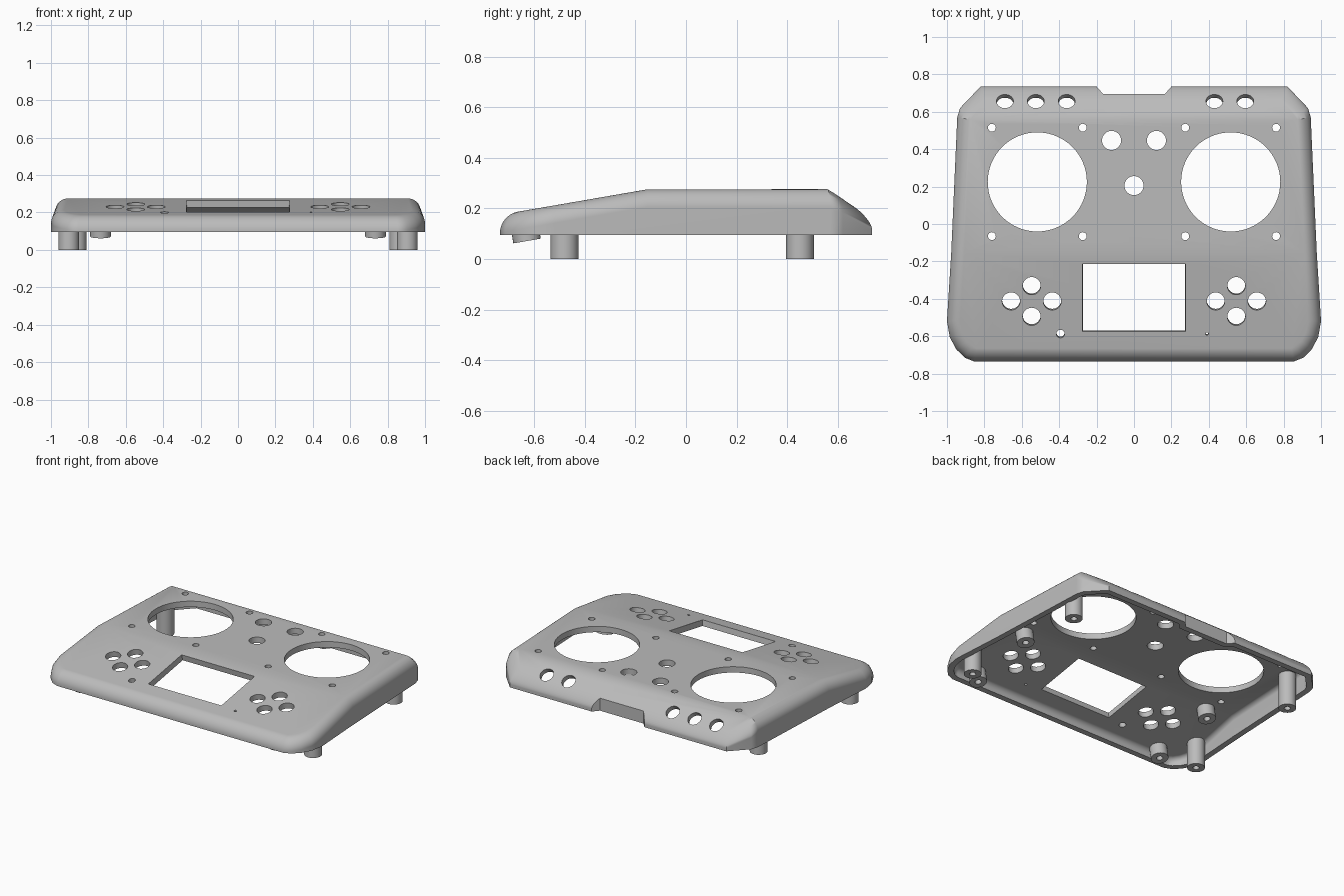
import bpy, bmesh, math
from mathutils import Vector, Matrix

cube = bpy.data.objects.get("Cube")
if cube:
    bpy.data.objects.remove(cube, do_unlink=True)

BASE, TOP, THICK, ROUND = 0.095, 0.276, 0.04, 0.07
CREASE, BACK_CREASE = -0.15, 0.562
FRONT_SLOPE, BACK_SLOPE = 0.173, 0.68
FRONT_TILT, BACK_TILT = math.atan(FRONT_SLOPE), -math.atan(BACK_SLOPE)

grey = bpy.data.materials.new("casing grey")
grey.use_nodes = True
grey.diffuse_color = (0.5, 0.5, 0.5, 1)
grey.node_tree.nodes["Principled BSDF"].inputs["Base Color"].default_value = (0.5, 0.5, 0.5, 1)


def roof(y):
    """Height of the top surface."""
    if y < CREASE:
        return TOP - (CREASE - y) * FRONT_SLOPE
    return TOP - max(0, y - BACK_CREASE) * BACK_SLOPE


def make_object(name, bm):
    bmesh.ops.recalc_face_normals(bm, faces=bm.faces)
    mesh = bpy.data.meshes.new(name)
    bm.to_mesh(mesh)
    bm.free()
    mesh.materials.append(grey)
    obj = bpy.data.objects.new(name, mesh)
    bpy.context.collection.objects.link(obj)
    return obj


def select(obj):
    bpy.ops.object.select_all(action='DESELECT')
    obj.select_set(True)
    bpy.context.view_layer.objects.active = obj


def subtract(obj, cutter):
    cutter.hide_render = True
    mod = obj.modifiers.new("cut", 'BOOLEAN')
    mod.operation, mod.solver, mod.object = 'DIFFERENCE', 'EXACT', cutter
    select(obj)
    bpy.ops.object.modifier_apply(modifier=mod.name)
    bpy.data.objects.remove(cutter, do_unlink=True)


# Half plan from the front to the back, mirrored into a closed outline
half = [(0.855, -0.735), (0.905, -0.715), (0.95, -0.67), (0.985, -0.605), (1.0, -0.52),
        (0.977, CREASE), (0.945, 0.57), (0.93, 0.62), (0.82, 0.735)]
outline = [Vector(p) for p in half] + [Vector((-x, y)) for x, y in reversed(half)]


def inset(points, d):
    """Move every side of a counter-clockwise outline inwards by d."""
    result = []
    for i, p in enumerate(points):
        a = (p - points[i - 1]).normalized()
        b = (points[(i + 1) % len(points)] - p).normalized()
        na, nb = Vector((-a.y, a.x)), Vector((-b.y, b.x))
        result.append(p + (na + nb) * d / (1 + na.dot(nb)))
    return result


def body(name, wall, floor):
    """Solid with a rounded rim, set in by the wall thickness."""
    bm = bmesh.new()
    rings = [[bm.verts.new((p.x, p.y, floor)) for p in inset(outline, wall)]]
    radius, steps = ROUND - wall, 10
    for k in range(steps + 1):
        angle = math.pi / 2 * k / steps
        d, drop = radius * (1 - math.cos(angle)), radius * (1 - math.sin(angle))
        ring = []
        for p in inset(outline, wall + d):
            back = min(1, max(0, (p.y - BACK_CREASE) / 0.17))
            z = roof(p.y) - wall - drop * (1 - 0.4 * back)
            ring.append(bm.verts.new((p.x, p.y, max(z, BASE + 0.004))))
        rings.append(ring)
    n = len(outline)
    for low, high in zip(rings, rings[1:]):
        for i in range(n):
            j = (i + 1) % n
            bm.faces.new((low[i], low[j], high[j], high[i]))
    bm.faces.new(rings[0])
    # Front slope, flat middle and back slope
    t, m = rings[-1], len(half)
    bm.faces.new(t[:6] + t[n - 6:])
    bm.faces.new((t[5], t[6], t[n - 7], t[n - 6]))
    bm.faces.new(t[6:n - 6])
    bmesh.ops.triangulate(bm, faces=bm.faces)
    return make_object(name, bm)


def notch(grow):
    bm = bmesh.new()
    plan = [(-0.165, 0.695), (0.165, 0.695), (0.235, 0.775), (-0.235, 0.775)]
    verts = [bm.verts.new((x + math.copysign(grow * 0.5, x), y - grow, -0.5)) for x, y in plan]
    face = bm.faces.new(verts)
    up = bmesh.ops.extrude_face_region(bm, geom=[face])["geom"]
    bmesh.ops.translate(bm, vec=(0, 0, 1.5), verts=[v for v in up if isinstance(v, bmesh.types.BMVert)])
    return make_object("notch_cutter", bm)


# Hollow casing with the notch in its back edge
shell = body("casing", 0, BASE)
subtract(shell, notch(0))
cavity = body("cavity_cutter", THICK, -0.1)
subtract(cavity, notch(THICK))
subtract(shell, cavity)

# All openings go into one cutter
holes = bmesh.new()


def hole(x, y, r, tilt=0):
    place = Matrix.Translation((x, y, roof(y))) @ Matrix.Rotation(tilt, 4, 'X')
    bmesh.ops.create_cone(holes, cap_ends=True, segments=64 if r > 0.1 else 32,
                          radius1=r, radius2=r, depth=0.22, matrix=place)


for side in (-1, 1):
    # Round control opening and its screw holes
    cx = side * 0.517
    hole(cx, 0.225, 0.265)
    for dx in (-0.243, 0.243):
        for dy in (-0.29, 0.29):
            hole(cx + dx, 0.225 + dy, 0.021)
    # Cross of four button holes
    for dx, dy in ((0.11, 0), (-0.11, 0), (0, 0.082), (0, -0.082)):
        hole(side * 0.547 + dx, -0.413 + dy, 0.048, FRONT_TILT)
    hole(side * 0.12, 0.447, 0.051)
hole(0, 0.205, 0.051)
hole(-0.393, -0.587, 0.022, FRONT_TILT)
hole(0.39, -0.587, 0.008, FRONT_TILT)
for x in (-0.69, -0.525, -0.36, 0.43, 0.595):
    hole(x, 0.657, 0.045, BACK_TILT)

# Screen opening, narrowing downwards
place = (Matrix.Translation((0, -0.395, roof(-0.395))) @ Matrix.Rotation(FRONT_TILT, 4, 'X')
         @ Matrix.Diagonal((0.57, 0.365, 0.2, 1)))
window = bmesh.ops.create_cube(holes, size=1, matrix=place)["verts"]
for v in window:
    if v.co.z < roof(v.co.y):
        v.co.x *= 0.94
subtract(shell, make_object("hole_cutter", holes))

select(shell)
bpy.ops.object.shade_smooth_by_angle(angle=math.radians(32))
normals = shell.modifiers.new("even shading", 'WEIGHTED_NORMAL')
normals.keep_sharp = True


def post(name, x, y, bottom, top, tilt=0):
    """Round post with a blind screw bore in its lower end."""
    bm = bmesh.new()
    length = top - bottom
    bmesh.ops.create_cone(bm, cap_ends=True, segments=32, radius1=0.055, radius2=0.055, depth=length,
                          matrix=Matrix.Translation((0, 0, length / 2)))
    foot = min(bm.faces, key=lambda f: f.calc_center_median().z)
    bmesh.ops.inset_region(bm, faces=[foot], thickness=0.035)
    bore = bmesh.ops.extrude_face_region(bm, geom=[foot])["geom"]
    bmesh.ops.translate(bm, vec=(0, 0, length * 0.7), verts=[v for v in bore if isinstance(v, bmesh.types.BMVert)])
    if foot.is_valid:
        bmesh.ops.delete(bm, geom=[foot], context='FACES_ONLY')
    bm.transform(Matrix.Translation((x, y, bottom)) @ Matrix.Rotation(tilt, 4, 'X'))
    obj = make_object(name, bm)
    select(obj)
    bpy.ops.object.shade_smooth_by_angle(angle=math.radians(32))


for side, label in ((1, "left"), (-1, "right")):
    post(f"front_leg_{label}", side * 0.905, -0.48, 0, 0.19)
    post(f"back_leg_{label}", side * 0.865, 0.45, 0, 0.25)
    # Short tilted posts square to the front slope
    for place_name, y in (("front", -0.628), ("middle", -0.17)):
        low = roof(y) - 0.122
        post(f"{place_name}_board_post_{label}", side * 0.735, y, low, low + 0.1, FRONT_TILT)
